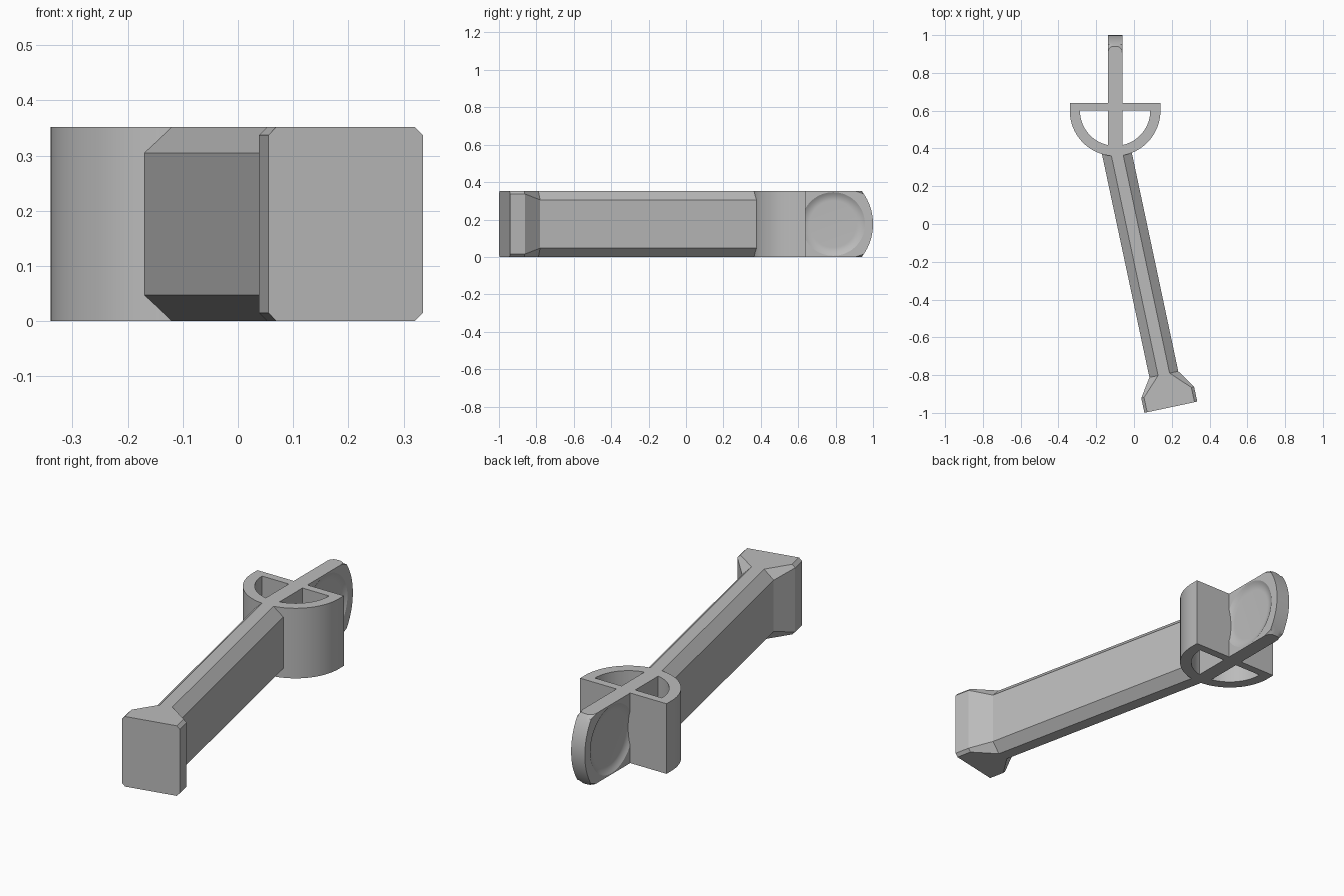
import bpy, bmesh
from math import sin, cos, pi, radians
from mathutils import Matrix, Vector

if "Cube" in bpy.data.objects:
    bpy.data.objects.remove(bpy.data.objects["Cube"])

HEIGHT = 0.352
MID = HEIGHT / 2
CX, CY = -0.10, 0.60        # centre of the half-round guard
POST = 0.038                # half thickness of the post and thumb tab

grey = bpy.data.materials.new("plain grey")
grey.use_nodes = True
grey.diffuse_color = (0.5, 0.5, 0.5, 1)
grey.node_tree.nodes["Principled BSDF"].inputs["Base Color"].default_value = (0.5, 0.5, 0.5, 1)


def finish(bm, name):
    bmesh.ops.recalc_face_normals(bm, faces=bm.faces)
    mesh = bpy.data.meshes.new(name)
    bm.to_mesh(mesh)
    bm.free()
    mesh.materials.append(grey)
    obj = bpy.data.objects.new(name, mesh)
    bpy.context.collection.objects.link(obj)
    return obj


def loft(rings):
    """Skin a list of equal-length closed rings and cap both ends."""
    bm = bmesh.new()
    loops = [[bm.verts.new(p) for p in ring] for ring in rings]
    n = len(loops[0])
    for a, b in zip(loops, loops[1:]):
        for i in range(n):
            bm.faces.new((a[i], a[(i + 1) % n], b[(i + 1) % n], b[i]))
    bm.faces.new(loops[0])
    bm.faces.new(loops[-1])
    return bm


def prism_z(outline, z0, z1):
    return loft([[(x, y, z) for x, y in outline] for z in (z0, z1)])


def arc(r, a0, a1, n):
    steps = [radians(a0 + (a1 - a0) * i / n) for i in range(n + 1)]
    return [(CX + r * cos(a), CY + r * sin(a)) for a in steps]


def activate(obj):
    bpy.ops.object.select_all(action="DESELECT")
    obj.select_set(True)
    bpy.context.view_layer.objects.active = obj


def cut(obj, cutter):
    mod = obj.modifiers.new("cut", "BOOLEAN")
    mod.operation = "DIFFERENCE"
    mod.solver = "EXACT"
    mod.object = cutter
    activate(obj)
    bpy.ops.object.modifier_apply(modifier=mod.name)
    bpy.data.objects.remove(cutter)


def smooth(obj, degrees):
    activate(obj)
    bpy.ops.object.shade_smooth_by_angle(angle=radians(degrees))


# Half-round guard with two quarter openings either side of a centre post
R_OUT, R_IN, BACK = 0.24, 0.186, 0.64
guard = finish(prism_z(arc(R_OUT, 180, 360, 64) + [(CX + R_OUT, BACK), (CX - R_OUT, BACK)],
                       0, HEIGHT), "guard")
for side in (-1, 1):
    reach = (R_IN**2 - POST**2) ** 0.5
    rim = [(x, y) for x, y in arc(R_IN, 180, 360, 64) if (x - CX) * side > POST + 0.001]
    inner = [(CX + side * POST, CY - reach), (CX + side * POST, CY)]
    outline = rim + (inner[::-1] if side > 0 else inner)
    if side > 0:
        outline = rim + [inner[1], inner[0]]
    cut(guard, finish(prism_z(outline, -0.1, HEIGHT + 0.1), "opening_cutter"))
smooth(guard, 25)

# Thumb tab with a bowed, rounded end
TIP, SHOULDER, N = 1.0, 0.94, 24
sag = TIP - SHOULDER
bow = (MID**2 + sag**2) / (2 * sag)
end = []
for i in range(N + 1):
    z = HEIGHT * i / N
    end.append((TIP - bow + (bow**2 - (z - MID) ** 2) ** 0.5, z))
side_outline = [(BACK, 0)] + end + [(BACK, HEIGHT)]
bm = loft([[(x, y, z) for y, z in side_outline] for x in (CX - POST, CX + POST)])
bm.verts.ensure_lookup_table()
rim_edges = [e for e in bm.edges
             if all(v.co.y > SHOULDER - 0.01 for v in e.verts)
             and abs(e.verts[0].co.x - e.verts[1].co.x) < 0.001]
bmesh.ops.bevel(bm, geom=rim_edges, offset=0.028, offset_type="OFFSET",
                segments=6, profile=0.5, affect="EDGES")
tab = finish(bm, "thumb_tab")

# Shallow round finger dimples on both faces of the tab
DEPTH, FLAT, SPREAD = 0.015, 0.125, 0.045
for side in (-1, 1):
    rings = []
    for k in range(8):
        t = k / 6
        r = FLAT + SPREAD * t
        x = CX + side * (POST - DEPTH * (1 - t * t))
        rings.append([(x, 0.787 + r * cos(2 * pi * i / 64), MID + r * sin(2 * pi * i / 64))
                      for i in range(64)])
    cut(tab, finish(loft(rings), "dimple_cutter"))
smooth(tab, 30)

# Slanted arm and flared foot: chamfered sections lofted along one axis
TILT = radians(12)
foot_centre = Vector((0.195, -0.97, 0))
place = Matrix.Translation(foot_centre) @ Matrix.Rotation(TILT, 4, "Z")


def section(s, half, c):
    pts = [(half, c), (half, HEIGHT - c), (half - c, HEIGHT), (c - half, HEIGHT),
           (-half, HEIGHT - c), (-half, c), (c - half, 0), (half - c, 0)]
    return [place @ Vector((x, s, z)) for x, z in pts]


finish(loft([section(0.178, 0.078, 0.047), section(1.40, 0.078, 0.047)]), "arm")
finish(loft([section(0, 0.143, 0.015), section(0.08, 0.143, 0.015),
             section(0.178, 0.078, 0.047)]), "foot")
